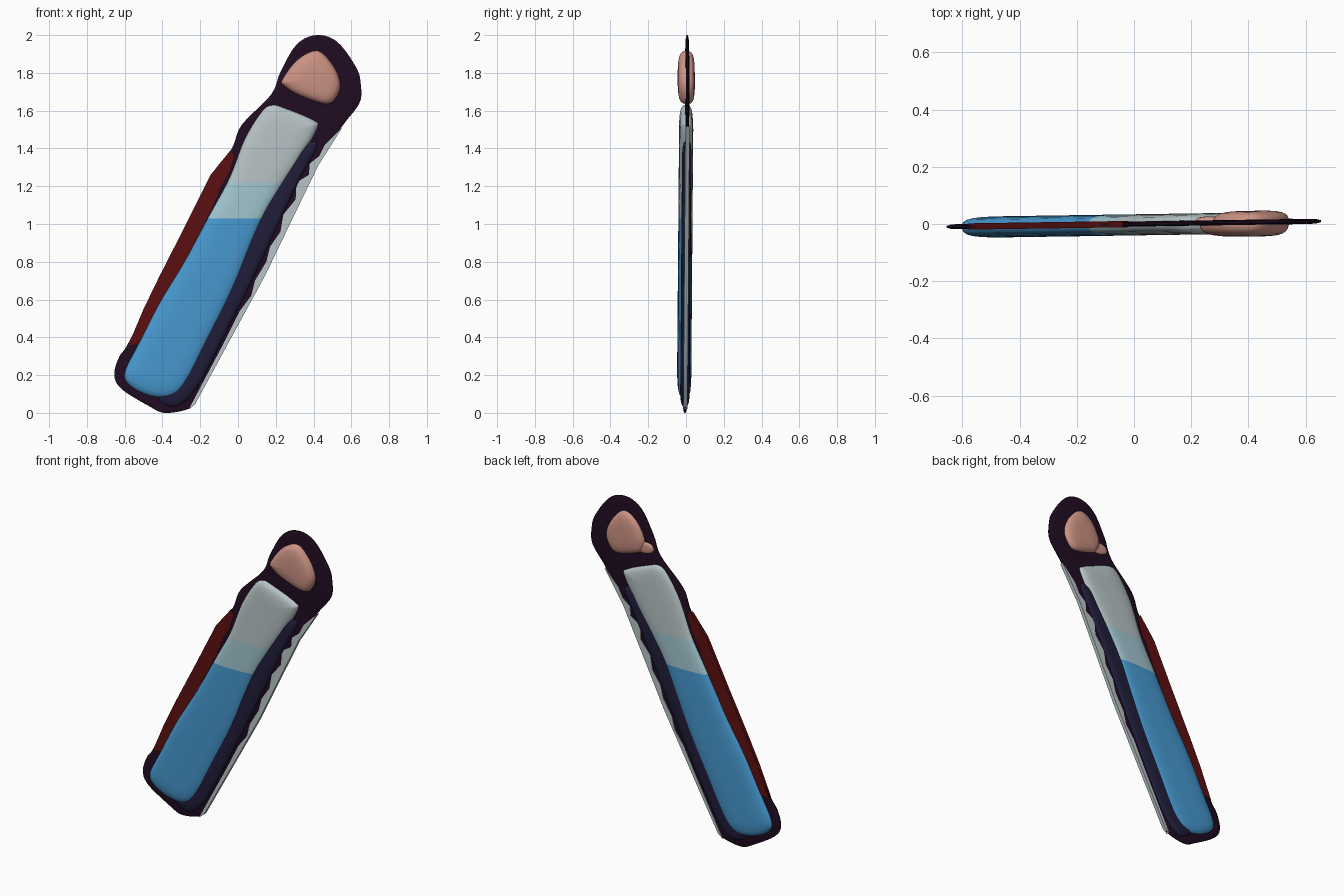
import bpy
import bmesh
from mathutils import Vector

cube = bpy.data.objects.get("Cube")
if cube:
    bpy.data.objects.remove(cube)


def material(name, hex_code):
    rgb = [int(hex_code[i:i + 2], 16) / 255 for i in (0, 2, 4)]
    rgb = [c / 12.92 if c < 0.04 else ((c + 0.055) / 1.055) ** 2.4 for c in rgb]
    mat = bpy.data.materials.new(name)
    mat.use_nodes = True
    mat.diffuse_color = (*rgb, 1)
    shader = mat.node_tree.nodes["Principled BSDF"]
    shader.inputs["Base Color"].default_value = (*rgb, 1)
    shader.inputs["Roughness"].default_value = 0.8
    return mat


plum = material("dark plum", "210C22")
navy = material("dark navy", "201D3A")
red = material("dark red", "5C0F10")
blue = material("bright blue", "4799D0")
pale_blue = material("pale blue", "A2C6D0")
pale_grey = material("pale grey", "B8C4C6")
skin = material("skin pink", "CC9384")

# Cross-section profiles: (share of the way to the spine, share of the depth)
PILLOW = ((0, 0.15), (0.03, 0.45), (0.1, 0.68), (0.22, 0.84), (0.4, 0.94), (0.62, 0.99), (0.85, 1))
PLATE = ((0, 0.35), (0.06, 0.8), (0.15, 1), (0.8, 1))
FLAT = ((0, 1),)


def smooth_loop(points, steps=5):
    """Closed Catmull-Rom curve through the points."""
    pts = [Vector(p) for p in points]
    n, loop = len(pts), []
    for i in range(n):
        a, b, c, d = (pts[(i + k) % n] for k in (-1, 0, 1, 2))
        for s in range(steps):
            t = s / steps
            loop.append(b + (c - a) * t / 2 + (a * 2 - b * 5 + c * 4 - d) * t * t / 2
                        + (b * 3 - a - c * 3 + d) * t ** 3 / 2)
    return loop


def nearest(p, a, b):
    line = b - a
    if line.length < 1e-6:
        return a
    return a + line * min(1, max(0, (p - a).dot(line) / line.length_squared))


def part(name, outline, spine, depths, profile, mats, cuts=(), rounded=True):
    """Solid in the x-z plane, swelling to the front and back depths."""
    loop = smooth_loop(outline) if rounded else [Vector(p) for p in outline]
    a, b = Vector(spine[0]), Vector(spine[1])
    bm = bmesh.new()
    rows = [(t, -depths[0] * h) for t, h in reversed(profile)]
    rows += [(t, depths[1] * h) for t, h in profile]
    rings = []
    for t, y in rows:
        ring = []
        for p in loop:
            q = p.lerp(nearest(p, a, b), t)
            ring.append(bm.verts.new((q.x, y + 0.015 * q.x, q.y)))
        rings.append(ring)
    n = len(loop)
    for low, high in zip(rings, rings[1:]):
        for i in range(n):
            j = (i + 1) % n
            bm.faces.new((low[i], low[j], high[j], high[i]))
    bm.faces.new(rings[0])
    bm.faces.new(rings[-1])
    bmesh.ops.recalc_face_normals(bm, faces=bm.faces)
    # Colour bands by height
    for z in cuts:
        bmesh.ops.bisect_plane(bm, geom=bm.verts[:] + bm.edges[:] + bm.faces[:],
                               plane_co=(0, 0, z), plane_no=(0, 0, 1))
    for f in bm.faces:
        f.material_index = sum(f.calc_center_median().z > z for z in cuts)
    mesh = bpy.data.meshes.new(name)
    bm.to_mesh(mesh)
    bm.free()
    for m in mats:
        mesh.materials.append(m)
    obj = bpy.data.objects.new(name, mesh)
    bpy.context.collection.objects.link(obj)
    bpy.ops.object.select_all(action="DESELECT")
    obj.select_set(True)
    bpy.context.view_layer.objects.active = obj
    bpy.ops.object.shade_smooth_by_angle(angle=0.9)
    return obj


# Thin dark backing with a wavy silhouette
part("backing_plate",
     [(.415, 2), (.525, 1.965), (.625, 1.83), (.65, 1.74), (.643, 1.64), (.55, 1.515), (.42, 1.31),
      (.27, 1), (.14, .73), (-.045, .39), (-.16, .18), (-.23, .05), (-.28, .015), (-.39, 0),
      (-.47, .035), (-.615, .125), (-.655, .2), (-.63, .295), (-.575, .38), (-.415, .715),
      (-.285, .97), (-.14, 1.26), (-.035, 1.395), (.02, 1.525), (.175, 1.685), (.225, 1.805),
      (.31, 1.95)],
     ((-.42, .2), (.42, 1.75)), (.009, .009), PLATE, [plum])

# Coloured bands along the two long edges
part("red_edge",
     [(-.58, .36), (-.5, .55), (-.42, .715), (-.29, .97), (-.145, 1.26), (-.04, 1.39), (-.02, 1.36),
      (-.05, 1.27), (-.09, 1.2), (-.14, 1.08), (-.27, .82), (-.4, .6), (-.52, .37)],
     ((-.5, .5), (-.05, 1.3)), (.011, .011), FLAT, [red], rounded=False)
part("pale_edge",
     [(-.26, .02), (-.228, .045), (-.04, .39), (.145, .73), (.275, 1), (.425, 1.31), (.555, 1.515),
      (.46, 1.42), (.43, 1.36), (.38, 1.32), (.375, 1.26), (.31, 1.22), (.305, 1.13), (.24, 1.05),
      (.225, .96), (.17, .88), (.15, .8), (.09, .7), (.07, .62), (.01, .54), (-.07, .38), (-.16, .21)],
     ((-.1, .3), (.4, 1.3)), (.011, .011), FLAT, [pale_grey], rounded=False)

# Dark slope beside the sleeve
part("side_slope",
     [(.4, 1.44), (.415, 1.4), (.33, 1.24), (.215, 1), (.09, .73), (-.07, .41), (-.2, .16),
      (-.3, .045), (-.38, .04), (-.42, .1), (-.3, .3), (-.1, .65), (.1, 1.05), (.3, 1.38)],
     ((-.3, .15), (.33, 1.32)), (.026, .024), PILLOW, [navy])

# Padded sleeve in three colour bands
part("sleeve",
     [(.18, 1.63), (.245, 1.615), (.4, 1.55), (.42, 1.505), (.325, 1.34), (.235, 1.2), (.125, 1.01),
      (-.02, .655), (-.15, .39), (-.265, .165), (-.35, .085), (-.47, .09), (-.575, .145),
      (-.6, .215), (-.53, .36), (-.415, .585), (-.285, .8), (-.15, 1.05), (-.045, 1.245),
      (.035, 1.45), (.125, 1.595)],
     ((-.43, .24), (.25, 1.48)), (.04, .034), PILLOW, [blue, pale_blue, pale_grey], (1.03, 1.22))

# Rounded hand at the tip, with a small thumb on the back
centre = ((.41, 1.77), (.43, 1.76))
part("hand_front",
     [(.235, 1.765), (.315, 1.87), (.42, 1.918), (.5, 1.845), (.54, 1.755), (.528, 1.685),
      (.47, 1.635), (.325, 1.68), (.245, 1.73)],
     centre, (.05, 0.001), PILLOW, [skin])
part("hand_back",
     [(.28, 1.77), (.335, 1.87), (.42, 1.915), (.5, 1.845), (.54, 1.755), (.528, 1.685),
      (.47, 1.635), (.34, 1.665), (.29, 1.7)],
     centre, (0.001, .04), PILLOW, [skin])
part("thumb_back",
     [(.215, 1.72), (.24, 1.75), (.3, 1.75), (.35, 1.72), (.3, 1.68), (.235, 1.69)],
     ((.26, 1.72), (.31, 1.715)), (0.001, .022), PILLOW, [skin])
